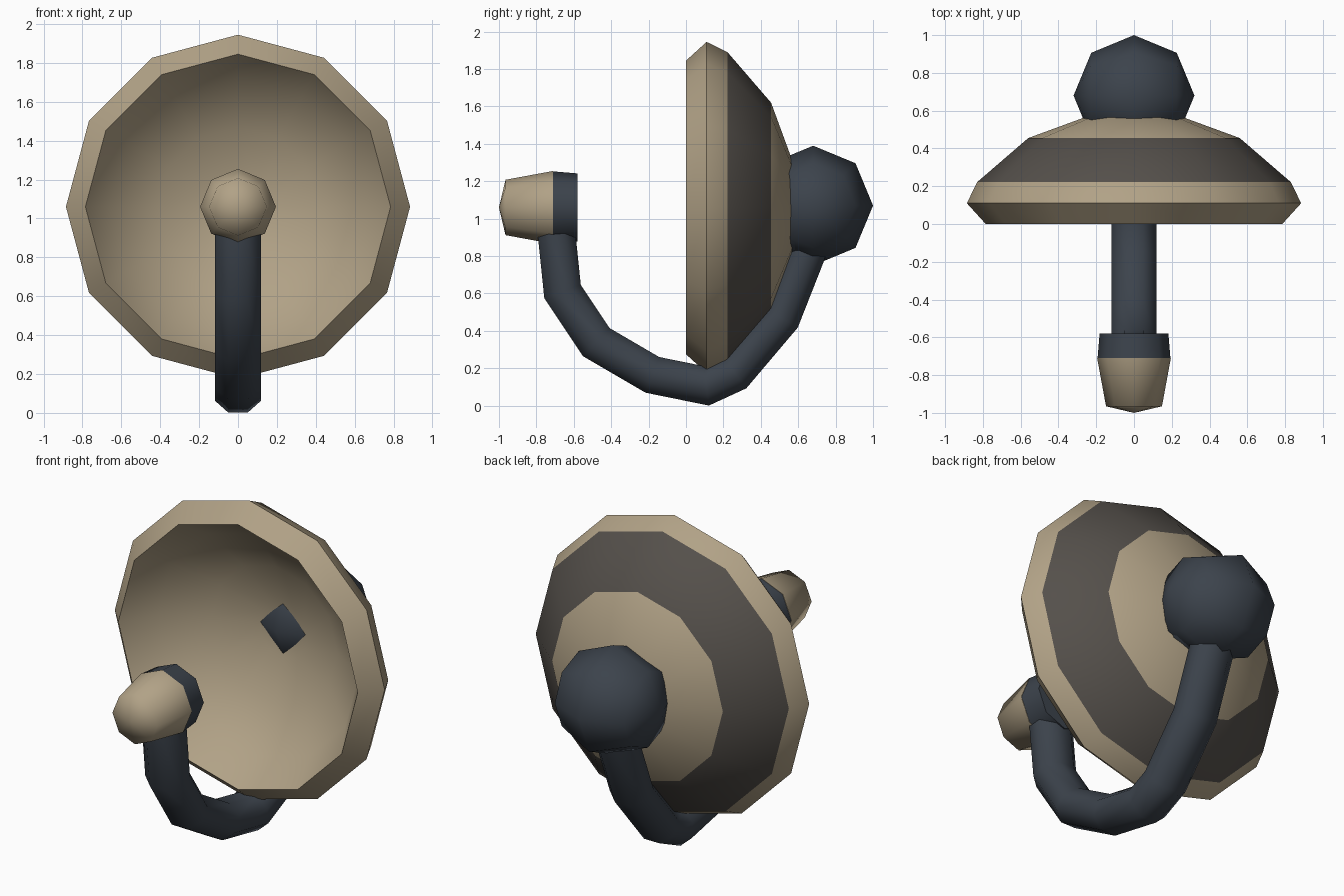
import bpy, bmesh, math
from mathutils import Vector, Matrix

if "Cube" in bpy.data.objects:
    bpy.data.objects.remove(bpy.data.objects["Cube"])

AXIS_Z = 1.06  # height of the dish, feed and knob axis


def material(name, rgb):
    m = bpy.data.materials.new(name)
    m.diffuse_color = (*rgb, 1)
    m.use_nodes = True
    m.node_tree.nodes["Principled BSDF"].inputs["Base Color"].default_value = m.diffuse_color
    return m


TAN = material("tan", (0.44, 0.36, 0.24))
BAND = material("grey brown", (0.090, 0.080, 0.070))
SLATE = material("dark slate", (0.045, 0.056, 0.072))


def finish(bm, name, mats, angle):
    bmesh.ops.recalc_face_normals(bm, faces=bm.faces)
    me = bpy.data.meshes.new(name)
    bm.to_mesh(me)
    bm.free()
    ob = bpy.data.objects.new(name, me)
    bpy.context.collection.objects.link(ob)
    for m in mats:
        me.materials.append(m)
    bpy.ops.object.select_all(action='DESELECT')
    ob.select_set(True)
    bpy.context.view_layer.objects.active = ob
    bpy.ops.object.shade_smooth_by_angle(angle=math.radians(angle))
    return ob


def skin(bm, rings):
    """Bridge consecutive rings of equal length with quads."""
    for a, b in zip(rings, rings[1:]):
        n = len(a)
        for i in range(n):
            bm.faces.new((a[i], a[(i + 1) % n], b[(i + 1) % n], b[i]))


def revolve(profile, sides):
    """Turn a (y, radius) profile around the y axis; zero radius makes a pole."""
    bm = bmesh.new()
    rings = []
    for y, r in profile:
        ring = []
        for i in range(sides):
            t = 2 * math.pi * i / sides
            ring.append(bm.verts.new((r * math.sin(t), y, AXIS_Z + r * math.cos(t))))
        rings.append(ring)
    skin(bm, rings)
    bmesh.ops.remove_doubles(bm, verts=bm.verts, dist=1e-5)
    return bm


# Dish: outer back, rim and hollow inside, with a darker band on the back
dish = revolve([(0.61, 0), (0.565, 0.26), (0.455, 0.56), (0.222, 0.83), (0.11, 0.885),
                (0.0, 0.785), (0.19, 0.66), (0.345, 0.41), (0.42, 0.16), (0.435, 0)], 12)
bmesh.ops.recalc_face_normals(dish, faces=dish.faces)
for f in dish.faces:
    if f.normal.y > 0.1 and 0.23 < f.calc_center_median().y < 0.45:
        f.material_index = 1
finish(dish, "dish", [TAN, BAND], 50)

# Feed: tan nose cone and dark collar behind it
finish(revolve([(-1.0, 0), (-0.965, 0.148), (-0.71, 0.195), (-0.71, 0)], 8),
       "feed_nose", [TAN], 70)
finish(revolve([(-0.72, 0), (-0.712, 0.193), (-0.58, 0.182), (-0.58, 0)], 8),
       "feed_collar", [SLATE], 50)

# Rear knob, with its poles along x, and the mount where it meets the dish
knob = bmesh.new()
bmesh.ops.create_uvsphere(knob, u_segments=8, v_segments=4, radius=0.32,
                          matrix=Matrix.Translation((0, 0.68, AXIS_Z + 0.01))
                          @ Matrix.Rotation(math.pi / 2, 4, 'Y'))
finish(knob, "rear_knob", [SLATE], 70)
finish(revolve([(0.50, 0), (0.50, 0.27), (0.63, 0.27), (0.63, 0)], 8),
       "knob_mount", [SLATE], 50)

# Curved arm from the feed, under the dish, to the knob
path = [Vector((0, y, z)) for y, z in
        [(-0.70, 1.0), (-0.69, 0.90), (-0.66, 0.61), (-0.48, 0.34), (-0.18, 0.165),
         (0.11, 0.106), (0.26, 0.175), (0.51, 0.47), (0.64, 0.80), (0.69, 0.95)]]
arm = bmesh.new()
rings = []
for i, p in enumerate(path):
    d0 = (p - path[max(i - 1, 0)]).normalized()
    d1 = (path[min(i + 1, len(path) - 1)] - p).normalized()
    t = (d0 + d1).normalized()
    side = Vector((0, -t.z, t.y))
    miter = 1 / max(t.dot(d0), t.dot(d1))
    ring = []
    for k in range(8):
        a = math.pi / 8 + k * math.pi / 4
        ring.append(arm.verts.new(p + Vector((0.128 * math.cos(a), 0, 0))
                                  + side * (0.109 * math.sin(a) * miter)))
    rings.append(ring)
skin(arm, rings)
arm.faces.new(rings[0])
arm.faces.new(rings[-1])
finish(arm, "support_arm", [SLATE], 60)
